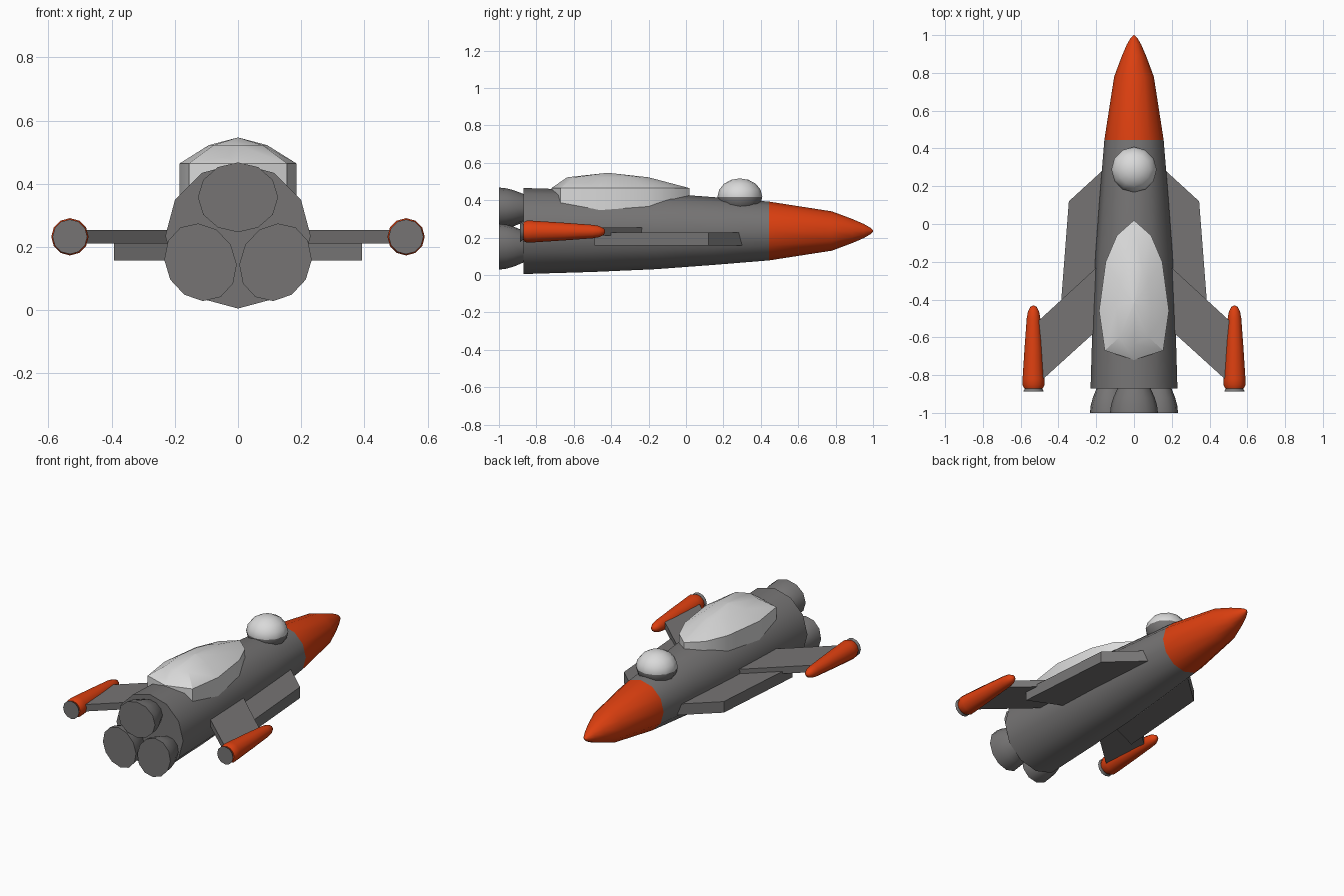
import bpy, bmesh, math
from mathutils import Matrix, Vector

if "Cube" in bpy.data.objects:
    bpy.data.objects.remove(bpy.data.objects["Cube"])


def material(name, rgb):
    m = bpy.data.materials.new(name)
    m.diffuse_color = (*rgb, 1)
    m.use_nodes = True
    m.node_tree.nodes["Principled BSDF"].inputs["Base Color"].default_value = m.diffuse_color
    return m


GREY = material("hull grey", (0.18, 0.175, 0.175))
ORANGE = material("bright orange", (0.72, 0.05, 0.005))
GLASS = material("pale glass", (0.70, 0.70, 0.70))


def finish(name, bm, mats, smooth=40, rule=None):
    """Turn a bmesh into an object; rule gives each face its material index."""
    bmesh.ops.recalc_face_normals(bm, faces=bm.faces)
    if rule:
        for f in bm.faces:
            f.material_index = rule(f.calc_center_median())
    me = bpy.data.meshes.new(name)
    bm.to_mesh(me)
    bm.free()
    for m in mats:
        me.materials.append(m)
    ob = bpy.data.objects.new(name, me)
    bpy.context.collection.objects.link(ob)
    if smooth:
        bpy.ops.object.select_all(action='DESELECT')
        ob.select_set(True)
        bpy.context.view_layer.objects.active = ob
        bpy.ops.object.shade_smooth_by_angle(angle=math.radians(smooth))
    return ob


def loft(bm, rings):
    """Skin closed rings of points and cap both ends."""
    vs = [[bm.verts.new(p) for p in r] for r in rings]
    n = len(vs[0])
    for a, b in zip(vs, vs[1:]):
        for i in range(n):
            j = (i + 1) % n
            bm.faces.new((a[i], a[j], b[j], b[i]))
    bm.faces.new(vs[0])
    bm.faces.new(vs[-1])


def turned(profile, centre, sides=12, squash=1.0):
    """Body of revolution along y from (y, radius) stations."""
    cx, cz = centre
    bm = bmesh.new()
    ang = [2 * math.pi * i / sides for i in range(sides)]
    loft(bm, [[(cx + r * math.sin(a), y, cz + r * squash * math.cos(a)) for a in ang]
              for y, r in profile])
    return bm


def plate(name, outline, z0, z1):
    bm = bmesh.new()
    loft(bm, [[(x, y, z) for x, y in outline] for z in (z0, z1)])
    return finish(name, bm, [GREY], smooth=0)


# Fuselage with orange nose
hull = [(-0.87, 0.23), (-0.5, 0.219), (-0.16, 0.204), (0.15, 0.181), (0.445, 0.157),
        (0.78, 0.105), (0.89, 0.064), (0.95, 0.038), (0.985, 0.018), (1.0, 0.003)]
finish("fuselage", turned(hull, (0, 0.235)), [GREY, ORANGE],
       rule=lambda c: int(c.y > 0.445))

# Three main engine bells, repeated around the tail
bell = [(-1.0, 0.127), (-0.96, 0.122), (-0.92, 0.110), (-0.87, 0.088), (-0.84, 0.07)]
for k, side in enumerate(("top", "right", "left")):
    bm = turned(bell, (0, 0.357), squash=0.87)
    bmesh.ops.rotate(bm, verts=bm.verts, cent=(0, 0, 0.22),
                     matrix=Matrix.Rotation(k * math.tau / 3, 3, 'Y'))
    finish("engine_bell_" + side, bm, [GREY])

# Faceted canopy: skirt, sill, shoulder ring and peak
half = [(0.09, -0.06), (0.15, -0.2), (0.185, -0.46), (0.155, -0.67)]
outline = [(0, 0.02)] + half + [(0, -0.72)] + [(-x, y) for x, y in reversed(half)]
centre_y = -0.42


def shoulder(x, y):
    s = 0.72 if y < -0.5 else 0.5
    return (x * 0.5, centre_y + (y - centre_y) * s, 0.522)


bm = bmesh.new()
loft(bm, [[(x, y, 0.33) for x, y in outline],
          [(x, y, 0.464) for x, y in outline],
          [shoulder(x, y) for x, y in outline],
          [(x * 0.01, centre_y + (y - centre_y) * 0.01, 0.546) for x, y in outline]])
finish("canopy", bm, [GLASS], smooth=30)

# Observation bubble: glass upper half in a grey lower half
bm = bmesh.new()
bmesh.ops.create_uvsphere(bm, u_segments=12, v_segments=8, radius=0.12)
bmesh.ops.scale(bm, vec=(1, 1, 0.82), verts=bm.verts)
bmesh.ops.translate(bm, vec=(0, 0.288, 0.418), verts=bm.verts)
finish("bubble_turret", bm, [GREY, GLASS], rule=lambda c: int(c.z > 0.418))

# Wings, forward strakes and wing-tip pods, both sides
strake = [(0.10, 0.344), (0.345, 0.12), (0.392, -0.49), (0.10, -0.36)]
wing = [(0.10, -0.14), (0.53, -0.535), (0.53, -0.865), (0.10, -0.475)]
pod = [(-0.87, 0.05), (-0.85, 0.059), (-0.82, 0.058), (-0.65, 0.047), (-0.50, 0.036),
       (-0.465, 0.030), (-0.44, 0.018), (-0.432, 0.004)]
nozzle = [(-0.887, 0.055), (-0.868, 0.043), (-0.85, 0.04)]
for s, side in ((1, "right"), (-1, "left")):
    plate("strake_" + side, [(s * x, y) for x, y in strake], 0.157, 0.226)
    plate("wing_" + side, [(s * x, y) for x, y in wing], 0.211, 0.254)
    finish("pod_" + side, turned(pod, (s * 0.532, 0.232)), [ORANGE])
    finish("pod_nozzle_" + side, turned(nozzle, (s * 0.532, 0.232)), [GREY])
